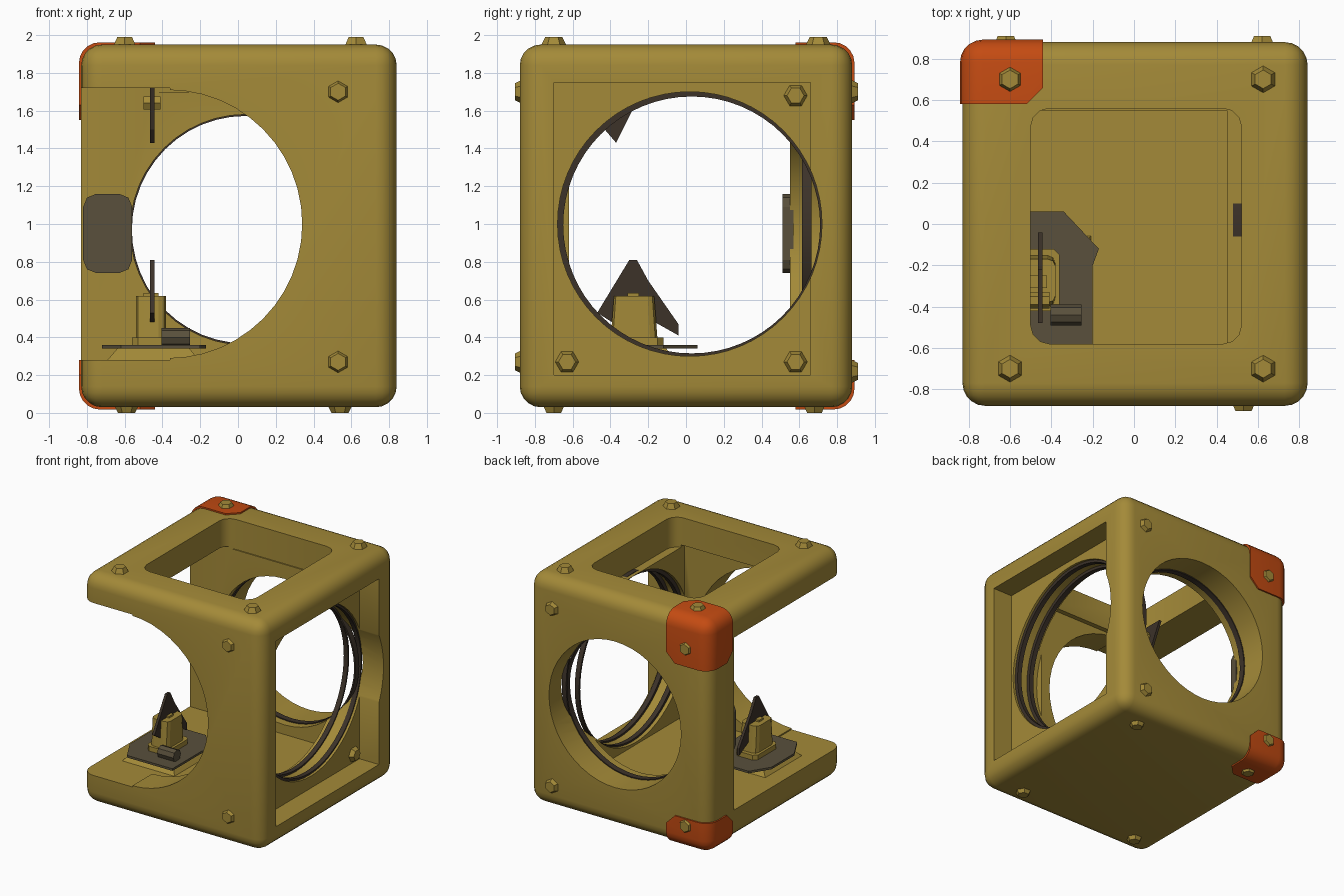
import bpy, bmesh, math
from mathutils import Vector

if "Cube" in bpy.data.objects:
    bpy.data.objects.remove(bpy.data.objects["Cube"])


def material(name, rgb):
    m = bpy.data.materials.new(name)
    m.diffuse_color = (*rgb, 1)
    m.use_nodes = True
    m.node_tree.nodes["Principled BSDF"].inputs["Base Color"].default_value = m.diffuse_color
    return m


MUSTARD = material("mustard", (0.37, 0.255, 0.04))
ORANGE = material("orange", (0.55, 0.07, 0.006))
GREY = material("grey_brown", (0.1, 0.08, 0.045))
DARK = material("dark_brown", (0.045, 0.032, 0.022))


def finish(bm, name, mat=None):
    bm.normal_update()
    bmesh.ops.recalc_face_normals(bm, faces=bm.faces)
    me = bpy.data.meshes.new(name)
    bm.to_mesh(me)
    bm.free()
    ob = bpy.data.objects.new(name, me)
    bpy.context.collection.objects.link(ob)
    if mat:
        me.materials.append(mat)
    return ob


def box(name, lo, hi, mat=None, bevel=0, segs=4, axis=None):
    """Box between two corners; rounds all edges, or only those along one axis."""
    bm = bmesh.new()
    bmesh.ops.create_cube(bm, size=1)
    for v in bm.verts:
        v.co = Vector([(a + b) / 2 + c * (b - a) for a, b, c in zip(lo, hi, v.co)])
    if bevel:
        bm.normal_update()
        edges = [e for e in bm.edges if axis is None
                 or abs((e.verts[0].co - e.verts[1].co).normalized()[axis]) > 0.9]
        bmesh.ops.bevel(bm, geom=edges, offset=bevel, segments=segs, profile=0.5, affect='EDGES')
    return finish(bm, name, mat)


def cylinder(name, centre, direction, r1, r2, depth, sides, mat=None):
    bm = bmesh.new()
    bmesh.ops.create_cone(bm, cap_ends=True, segments=sides, radius1=r1, radius2=r2, depth=depth)
    rot = Vector((0, 0, 1)).rotation_difference(Vector(direction))
    for v in bm.verts:
        v.co = rot @ v.co + Vector(centre)
    return finish(bm, name, mat)


def plate(name, outline, offset, mat):
    """Extrude a flat outline of 3D points along the offset vector."""
    bm = bmesh.new()
    a = [bm.verts.new(p) for p in outline]
    b = [bm.verts.new(Vector(p) + Vector(offset)) for p in outline]
    bm.faces.new(a)
    bm.faces.new(b[::-1])
    for i in range(len(a)):
        bm.faces.new((a[i - 1], a[i], b[i], b[i - 1]))
    return finish(bm, name, mat)


def cut(ob, tool, op='DIFFERENCE'):
    mod = ob.modifiers.new("cut", 'BOOLEAN')
    mod.operation, mod.solver, mod.object = op, 'EXACT', tool
    bpy.context.view_layer.objects.active = ob
    bpy.ops.object.modifier_apply(modifier=mod.name)
    bpy.data.objects.remove(tool)


def smooth(ob, angle=35):
    bpy.ops.object.select_all(action='DESELECT')
    ob.select_set(True)
    bpy.context.view_layer.objects.active = ob
    bpy.ops.object.shade_smooth_by_angle(angle=math.radians(angle))


LO, HI = (-0.83, -0.88, 0.03), (0.84, 0.88, 1.95)

# Cube frame: rounded block, hollowed out and open on the left and front-left
frame = box("frame", LO, HI, MUSTARD, 0.11, 5)
cut(frame, box("cavity", (-1.2, -0.62, 0.28), (0.45, 0.55, 1.72)))
cut(frame, box("front_left_opening", (-1.2, -1.2, 0.28), (-0.36, -0.5, 1.72)))
cut(frame, cylinder("front_arc", (-0.37, -0.87, 1.0), (0, 1, 0), 0.71, 0.71, 0.7, 48))
cut(frame, cylinder("back_hole", (0.04, 0.8, 0.97), (0, 1, 0), 0.61, 0.61, 0.8, 48))
cut(frame, box("top_opening", (-0.5, -0.58, 1.7), (0.52, 0.56, 2.3), None, 0.09, 3, 2))
cut(frame, cylinder("side_hole", (0.75, 0.02, 1.0), (1, 0, 0), 0.7, 0.7, 0.66, 64))
cut(frame, box("side_recess", (0.66, -0.7, 0.2), (1.2, 0.66, 1.75)))
smooth(frame)

# Dark rings lining the round side opening
for i, x in enumerate((0.5, 0.62)):
    ring = cylinder(f"side_ring_{i}", (x, 0.02, 1.0), (1, 0, 0), 0.705, 0.705, 0.04, 64, DARK)
    cut(ring, cylinder("ring_bore", (x, 0.03, 0.995), (1, 0, 0), 0.68, 0.68, 0.2, 64))
    smooth(ring)

# Thin dark ring lining the back hole
ring = cylinder("back_ring", (0.04, 0.64, 0.97), (0, 1, 0), 0.615, 0.615, 0.05, 48, DARK)
cut(ring, cylinder("ring_bore", (0.04, 0.64, 0.97), (0, 1, 0), 0.602, 0.602, 0.2, 48))
smooth(ring)

# Orange caps on the back left corners
for name, z0, z1 in (("top_cap", 1.55, 2.3), ("bottom_cap", -0.3, 0.28)):
    cap = box(name, [c - 0.012 for c in LO], [c + 0.012 for c in HI], ORANGE, 0.11, 5)
    cut(cap, box("cap_limit", (-1.2, 0.58, z0), (-0.44, 1.3, z1), None, 0.08, 1), 'INTERSECT')
    smooth(cap)

# Hexagonal bolts: position and outward direction
bolts = [((x, y, 1.965), (0, 0, 1)) for x in (-0.6, 0.625) for y in (-0.7, 0.7)]
bolts += [((x, y, 0.025), (0, 0, -1)) for x in (-0.59, 0.54) for y in (-0.7, 0.68)]
bolts += [((0.53, -0.88, z), (0, -1, 0)) for z in (0.27, 1.7)]
bolts += [((x, 0.885, z), (0, 1, 0)) for x in (-0.62, 0.62) for z in (0.22, 1.7)]
bolts += [((0.67, y, z), (1, 0, 0)) for y, z in ((-0.63, 0.27), (0.58, 0.27), (0.58, 1.68))]
for i, (p, d) in enumerate(bolts):
    cylinder(f"bolt_{i}", p, d, 0.07, 0.045, 0.05, 6, MUSTARD)

# Grey panel on the front of the back left post
box("post_panel", (-0.82, 0.51, 0.74), (-0.56, 0.57, 1.16), GREY, 0.07, 2, 1)

# Pedestal on the floor: tapered base, grey deck, peg and fin
pedestal = box("pedestal_base", (-0.7, -0.55, 0.27), (-0.2, -0.05, 0.345), MUSTARD)
for v in pedestal.data.vertices:
    if v.co.z > 0.3:
        v.co.x = -0.44 + (v.co.x + 0.44) * 0.75
        v.co.y = -0.28 + (v.co.y + 0.28) * 0.75
deck = [(-0.62, 0.06), (-0.34, 0.06), (-0.17, -0.12), (-0.2, -0.2),
        (-0.2, -0.58), (-0.62, -0.58), (-0.72, -0.4), (-0.72, -0.1)]
plate("pedestal_deck", [(x, y, 0.342) for x, y in deck], (0, 0, 0.018), GREY)
box("peg_foot", (-0.56, -0.42, 0.355), (-0.36, -0.12, 0.4), MUSTARD, 0.03, 1, 2)
peg = box("peg", (-0.54, -0.4, 0.38), (-0.38, -0.15, 0.62), MUSTARD, 0.04, 2, 2)
for v in peg.data.vertices:
    if v.co.z > 0.5:
        v.co.y = -0.275 + (v.co.y + 0.275) * 0.85
box("peg_knob", (-0.5, -0.31, 0.6), (-0.42, -0.25, 0.635), MUSTARD)
cylinder("deck_roller", (-0.33, -0.44, 0.4), (1, 0, 0), 0.05, 0.05, 0.15, 8, GREY)
fin = [(-0.3, 0.81), (-0.26, 0.81), (-0.2, 0.7), (-0.04, 0.47), (-0.04, 0.41),
       (-0.2, 0.5), (-0.36, 0.46), (-0.47, 0.53)]
plate("lower_fin", [(-0.465, y, z) for y, z in fin], (0.022, 0, 0), DARK)

# Pointed fin hanging under the top, with a small pin
upper = [(-0.48, 1.73), (-0.22, 1.73), (-0.37, 1.43), (-0.43, 1.5)]
plate("upper_fin", [(-0.465, y, z) for y, z in upper], (0.022, 0, 0), DARK)
cylinder("upper_pin", (-0.455, -0.37, 1.64), (1, 0, 0), 0.04, 0.04, 0.09, 6, MUSTARD)
